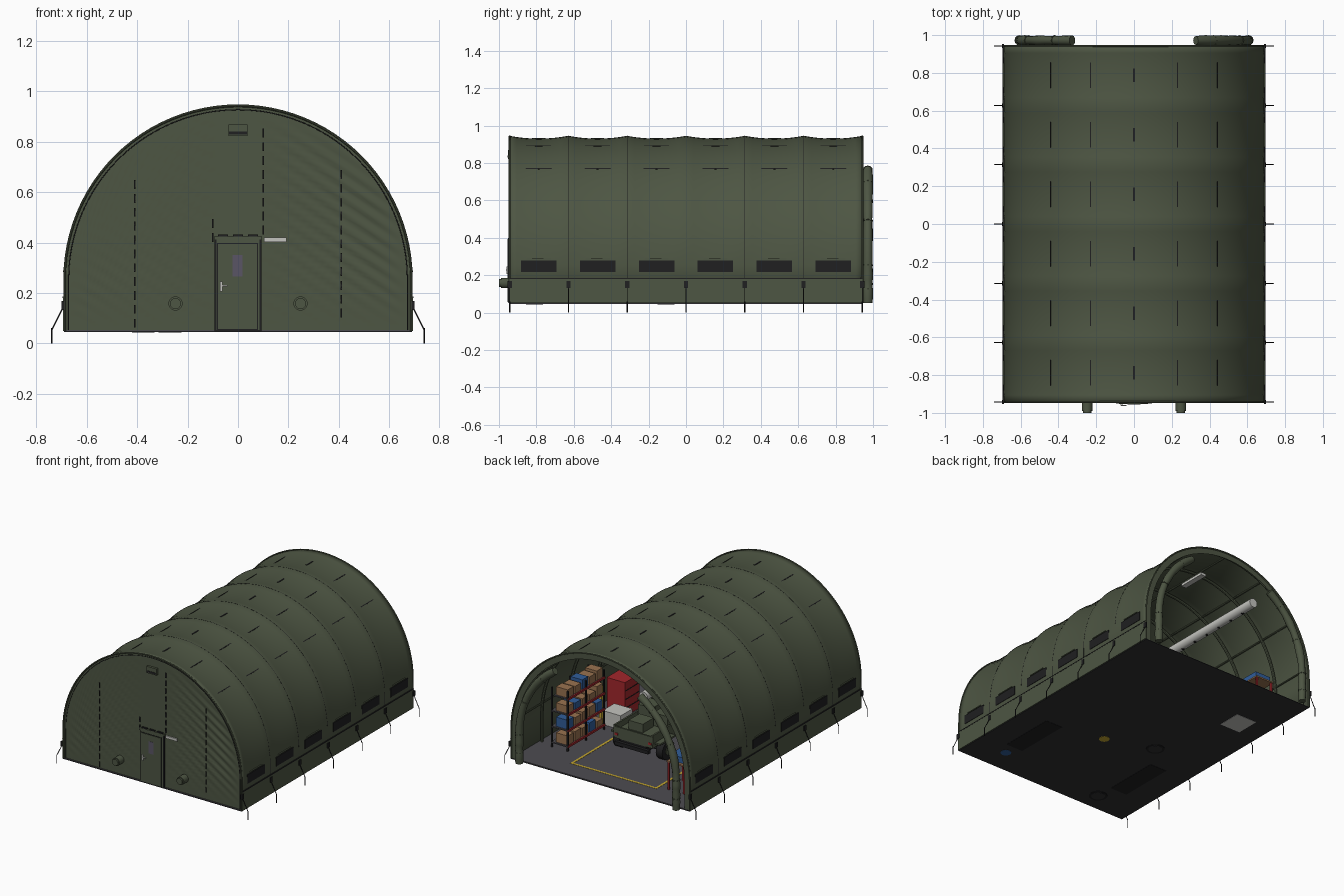
import bpy, bmesh, math, random
from mathutils import Matrix, Vector

if "Cube" in bpy.data.objects:
    bpy.data.objects.remove(bpy.data.objects["Cube"])
random.seed(4)
R, CZ, BASE, END, BAY = 0.69, 0.255, 0.05, 0.945, 0.315
FRAMES = [BAY * i for i in range(-3, 4)]
MIDS = [BAY * (i + 0.5) for i in range(-3, 3)]


def material(name, *rgb):
    m = bpy.data.materials.new(name)
    m.use_nodes = True
    col = (*rgb, 1)
    m.diffuse_color = col
    m.node_tree.nodes["Principled BSDF"].inputs["Base Color"].default_value = col
    return m


canvas = material("olive canvas", 0.075, 0.092, 0.056)
black = material("near black", 0.014, 0.014, 0.015)
grey = material("floor grey", 0.075, 0.072, 0.083)
under = material("dark ground sheet", 0.028, 0.028, 0.031)
yellow = material("marking yellow", 0.55, 0.38, 0.03)
white = material("off white", 0.55, 0.55, 0.52)
brown = material("cardboard brown", 0.32, 0.17, 0.08)
red = material("tool red", 0.36, 0.02, 0.025)
blue = material("bin blue", 0.03, 0.11, 0.32)
glass = material("window grey", 0.10, 0.09, 0.13)


def finish(name, bm, mat, smooth=True):
    bmesh.ops.recalc_face_normals(bm, faces=bm.faces)
    me = bpy.data.meshes.new(name)
    bm.to_mesh(me)
    bm.free()
    me.materials.append(mat)
    ob = bpy.data.objects.new(name, me)
    bpy.context.collection.objects.link(ob)
    if smooth:
        bpy.context.view_layer.objects.active = ob
        bpy.ops.object.select_all(action="DESELECT")
        ob.select_set(True)
        bpy.ops.object.shade_smooth_by_angle(angle=math.radians(35))
    return ob


def box(name, c, s, mat, turn=0):
    bm = bmesh.new()
    m = Matrix.Translation(c) @ Matrix.Rotation(turn, 4, "Y") @ Matrix.Diagonal((*s, 1))
    bmesh.ops.create_cube(bm, size=1, matrix=m)
    return finish(name, bm, mat, False)


def cyl(name, c, r, depth, mat, axis="Y", r2=None):
    bm = bmesh.new()
    turn = {"X": Matrix.Rotation(math.pi / 2, 4, "Y"), "Z": Matrix(),
            "Y": Matrix.Rotation(math.pi / 2, 4, "X")}[axis]
    bmesh.ops.create_cone(bm, cap_ends=True, segments=20, radius1=r, radius2=r2 or r,
                          depth=depth, matrix=Matrix.Translation(c) @ turn)
    return finish(name, bm, mat)


def tube(name, pts, r, mat, lumps=0, sides=2):
    cu = bpy.data.curves.new(name, "CURVE")
    cu.dimensions, cu.bevel_depth, cu.bevel_resolution = "3D", r, sides
    cu.use_fill_caps = True
    sp = cu.splines.new("POLY")
    sp.points.add(len(pts) - 1)
    for p, co in zip(sp.points, pts):
        p.co = (*co, 1)
        p.radius = 1 - random.random() * lumps
    tmp = bpy.data.objects.new(name + "_path", cu)
    bpy.context.collection.objects.link(tmp)
    dg = bpy.context.evaluated_depsgraph_get()
    me = bpy.data.meshes.new_from_object(tmp.evaluated_get(dg))
    bpy.data.objects.remove(tmp)
    bm = bmesh.new()
    bm.from_mesh(me)
    return finish(name, bm, mat)


def surface(name, rows, mat):
    bm = bmesh.new()
    grid = [[bm.verts.new(p) for p in row] for row in rows]
    for a, b in zip(grid, grid[1:]):
        for i in range(len(a) - 1):
            bm.faces.new((a[i], a[i + 1], b[i + 1], b[i]))
    return finish(name, bm, mat)


def skin(th, y):
    # canvas radius: full at the frames, sagging in between
    t = (y / BAY) % 1
    return R - 0.015 * math.sqrt(max(0, math.sin(th))) * (1 - (2 * t - 1) ** 2)


def arch(r, y, n=48):
    arc = [math.pi * i / n for i in range(n + 1)]
    rad = r if callable(r) else (lambda th, yy: r)
    pts = [(rad(t, y) * math.cos(t), y, CZ + rad(t, y) * math.sin(t)) for t in arc]
    return [(pts[0][0], y, BASE)] + pts + [(pts[-1][0], y, BASE)]


# Canvas shell with thickness
shell = surface("canvas_shell", [arch(skin, -END + BAY * i / 8) for i in range(49)], canvas)
sol = shell.modifiers.new("thickness", "SOLIDIFY")
sol.thickness, sol.offset = 0.006, -1
surface("rear_valance", [arch(R - 0.002, 0.94), arch(0.645, 0.94)], canvas)
for y, r in ((-0.943, 0.688), (0.943, 0.688)):
    tube("end_piping", arch(r, y), 0.005, canvas)
tube("front_edge_seam", arch(0.672, -0.938), 0.002, black)

# Frames, seams and purlins
for y in FRAMES:
    tube("arch_frame", arch(0.668, max(-0.92, min(0.92, y))), 0.01, canvas)
    if abs(y) < 0.9:
        tube("lacing_seam", arch(R - 0.0005, y), 0.0015, black, sides=1)
for th in (0.1, 0.6, 1.1, math.pi / 2, 2.04, 2.54, 3.04):
    p = (0.668 * math.cos(th), CZ + 0.668 * math.sin(th))
    tube("purlin", [(p[0], -0.92, p[1]), (p[0], 0.92, p[1])], 0.006, canvas)

# Front wall with slanted creases
rows = []
for i in range(81):
    x = 0.685 * math.sin(math.pi * (i / 80 - 0.5))
    top = CZ + math.sqrt(max(0, 0.685 ** 2 - x * x))
    row = []
    for j in range(51):
        z = BASE + (top - BASE) * j / 50
        fade = max(0, min(1, (abs(x) - 0.1) * 8, (top - z) * 8, (z - 0.08) * 5, (0.66 - abs(x)) * 8))
        row.append((x, -0.935 - 0.004 * fade * math.sin((0.55 * x + 0.84 * z) * 125), z))
    rows.append(row)
surface("front_wall", rows, canvas)
for x, z0, z1 in ((-0.41, 0.06, 0.62), (0.41, 0.1, 0.7), (0.1, 0.43, 0.84), (-0.1, 0.4, 0.51)):
    z = z0
    while z < z1:
        box("front_seam", (x, -0.939, z + 0.02), (0.005, 0.006, 0.035), black)
        z += 0.055

# Door, sign, vent and duct ports
box("door_frame", (0, -0.94, 0.23), (0.185, 0.012, 0.365), black)
box("door_frame_edge", (0, -0.943, 0.232), (0.172, 0.012, 0.36), canvas)
box("door_gap", (-0.002, -0.945, 0.226), (0.162, 0.012, 0.345), black)
box("door_panel", (-0.002, -0.947, 0.226), (0.154, 0.013, 0.337), canvas)
box("door_window", (-0.002, -0.95, 0.308), (0.038, 0.01, 0.085), glass)
box("door_handle", (-0.066, -0.955, 0.225), (0.01, 0.012, 0.04), white)
box("door_lever", (-0.055, -0.96, 0.228), (0.028, 0.006, 0.006), white)
for x in (-0.06, 0, 0.06):
    box("door_hood_strap", (x, -0.942, 0.426), (0.04, 0.012, 0.01), black)
box("door_hood", (0, -0.941, 0.418), (0.19, 0.016, 0.012), canvas)
box("door_sign", (0.148, -0.944, 0.411), (0.088, 0.008, 0.018), white)
box("front_vent", (0, -0.945, 0.845), (0.076, 0.016, 0.046), canvas)
box("front_vent_slot", (0, -0.951, 0.834), (0.07, 0.008, 0.012), black)
for s in (-1, 1):
    cyl("duct_port", (0.248 * s, -0.965, 0.158), 0.028, 0.05, canvas)
    cyl("duct_port_cap", (0.248 * s, -0.99, 0.158), 0.022, 0.02, canvas)

# Side skirts, windows, straps and guy ropes
for s in (-1, 1):
    box("side_skirt", (0.691 * s, 0, 0.115), (0.008, 1.885, 0.13), canvas)
    box("skirt_seam", (0.693 * s, 0, 0.182), (0.006, 1.885, 0.006), black)
    for y in MIDS:
        box("side_window", (0.69 * s, y, 0.248), (0.006, 0.19, 0.062), black)
        box("window_flap_edge", (0.688 * s, y, 0.287), (0.012, 0.13, 0.006), canvas)
    for y in FRAMES:
        y *= 0.997
        box("rope_tab", (0.694 * s, y, 0.15), (0.012, 0.022, 0.035), black)
        tube("guy_rope", [(0.693 * s, y, 0.145), (0.738 * s, y, 0.055)], 0.0025, black)
        tube("ground_stake", [(0.738 * s, y, 0.06), (0.738 * s, y, 0)], 0.003, black)
for x, length, w in ((0, 0.07, 0.01), (0.235, 0.14, 0.006), (0.45, 0.15, 0.006),
                     (-0.235, 0.14, 0.006), (-0.45, 0.15, 0.006)):
    th = math.acos(x / R)
    for y in MIDS:
        r = skin(th, y)
        box("roof_strap", (r * math.cos(th), y, CZ + r * math.sin(th)),
            (w, length, 0.005), black, math.pi / 2 - th)

# Rolled rear curtains
for s in (-1, 1):
    path = [(0.605 * s, 0.972, BASE + 0.0255 * i) for i in range(9)]
    path += [(0.605 * s * math.cos(a / 10), 0.972, CZ + 0.605 * math.sin(a / 10)) for a in range(1, 11)]
    tube("rolled_curtain", path, 0.028, canvas, 0.2, 4)
    for k in (3, 8, 12, 16):
        d = (Vector(path[k + 1]) - Vector(path[k - 1])).normalized() * 0.004
        tube("curtain_tie", [Vector(path[k]) - d, Vector(path[k]) + d], 0.0275, canvas)

# Floor, markings and marks beneath
box("floor", (0, 0, 0.0505), (1.37, 1.88, 0.005), grey)
box("ground_sheet", (0, 0, 0.0475), (1.38, 1.89, 0.003), under)
for s in (-1, 1):
    box("bay_line", (0.325 * s, 0.2, 0.0535), (0.016, 1.2, 0.002), yellow)
    box("bay_end_line", (0, 0.2 + 0.592 * s, 0.0535), (0.65, 0.016, 0.002), yellow)
    box("underside_grate", (0.44 * s, -0.48, 0.0455), (0.13, 0.4, 0.002), black)
box("underside_plate", (-0.467, 0.494, 0.0455), (0.16, 0.17, 0.002), white)
cyl("underside_drum", (0.066, -0.22, 0.0455), 0.035, 0.002, yellow, "Z")
cyl("underside_blue_drum", (0.44, -0.766, 0.0455), 0.035, 0.002, blue, "Z")
for x, y in ((-0.27, -0.107), (-0.376, -0.81)):
    cyl("underside_ring", (x, y, 0.0455), 0.06, 0.002, black, "Z")
    cyl("underside_ring_centre", (x, y, 0.0447), 0.045, 0.002, under, "Z")

# Utility truck
VX = 0.05
for y in (0.4, -0.12):
    cyl("axle", (VX, y, 0.115), 0.012, 0.32, black, "X")
    for s in (-1, 1):
        cyl("wheel", (VX + 0.165 * s, y, 0.115), 0.062, 0.05, black, "X")
        cyl("wheel_hub", (VX + 0.175 * s, y, 0.115), 0.026, 0.036, canvas, "X")
        box("wheel_arch", (VX + 0.155 * s, y, 0.187), (0.07, 0.17, 0.012), canvas)
box("truck_chassis", (VX, 0.13, 0.14), (0.2, 0.76, 0.04), black)
box("truck_bed", (VX, 0.32, 0.185), (0.3, 0.38, 0.05), canvas)
for s in (-1, 1):
    box("bed_side", (VX + 0.145 * s, 0.32, 0.22), (0.012, 0.38, 0.06), canvas)
    box("tail_light", (VX + 0.13 * s, 0.512, 0.19), (0.025, 0.006, 0.015), red)
    box("cab_window", (VX + 0.146 * s, 0.03, 0.28), (0.006, 0.15, 0.06), glass)
box("tailgate", (VX, 0.505, 0.205), (0.3, 0.012, 0.07), canvas)
box("rear_bumper", (VX, 0.52, 0.135), (0.26, 0.025, 0.025), black)
box("truck_cab", (VX, 0.03, 0.24), (0.29, 0.21, 0.16), canvas)
box("windscreen", (VX, -0.077, 0.28), (0.25, 0.006, 0.06), glass)
box("truck_hood", (VX, -0.17, 0.195), (0.27, 0.21, 0.075), canvas)
box("front_bumper", (VX, -0.285, 0.135), (0.3, 0.025, 0.03), black)
for x, y, h in ((-0.07, 0.25, 0.09), (0.07, 0.22, 0.1), (0.03, 0.38, 0.06)):
    box("bed_crate", (VX + x, y, 0.21 + h / 2), (0.11, 0.12, h), canvas)

# Shelf rack with boxes
for x in (0.45, 0.57):
    for y in (0.26, 0.46, 0.66):
        box("rack_post", (x, y, 0.26), (0.01, 0.01, 0.42), black)
for k in range(4):
    z = 0.085 + 0.11 * k
    if z < 0.4:
        box("rack_shelf", (0.51, 0.46, z), (0.13, 0.41, 0.008), grey)
    else:
        box("rack_shelf", (0.5, 0.46, z), (0.11, 0.41, 0.008), grey)
    box("rack_beam", (0.446, 0.46, z), (0.008, 0.41, 0.014), red)
    for i in range(5):
        h = random.uniform(0.04, 0.07)
        box("stored_box", (0.5, 0.3 + 0.08 * i, z + h / 2 + 0.004), (0.09, 0.065, h),
            blue if (i + k) % 4 == 1 else brown)

# Tool cabinets, machine, bench and bins along the walls
box("white_cabinet", (0.43, 0.14, 0.1), (0.14, 0.13, 0.1), white)
box("red_cabinet", (0.52, -0.05, 0.17), (0.14, 0.16, 0.24), red)
for z in (0.11, 0.17, 0.23):
    box("cabinet_drawer_gap", (0.45, -0.05, z), (0.004, 0.15, 0.006), black)
box("yellow_post", (0.5, 0.22, 0.19), (0.02, 0.02, 0.28), yellow)
for s in (-1, 1):
    box("wall_rack", (0.45 * s, -0.48, 0.12), (0.12, 0.38, 0.13), black)
cyl("blue_drum", (0.44, -0.766, 0.11), 0.045, 0.115, blue, "Z")
for x in (-0.52, -0.4):
    for y in (0.6, 0.76):
        box("bench_leg", (x, y, 0.15), (0.012, 0.012, 0.2), red)
box("bench_top", (-0.46, 0.68, 0.25), (0.14, 0.18, 0.01), brown)
box("bench_bin", (-0.46, 0.68, 0.275), (0.12, 0.14, 0.04), blue)

# Air duct and hanging lamps
cyl("air_duct", (-0.28, 0, 0.71), 0.032, 1.74, white)
for i in range(14):
    cyl("duct_hole", (-0.28, -0.8 + 0.12 * i, 0.68), 0.009, 0.008, black, "Z")
for y in (-0.6, 0, 0.6):
    box("ceiling_lamp", (0, y, 0.895), (0.04, 0.2, 0.018), white)
